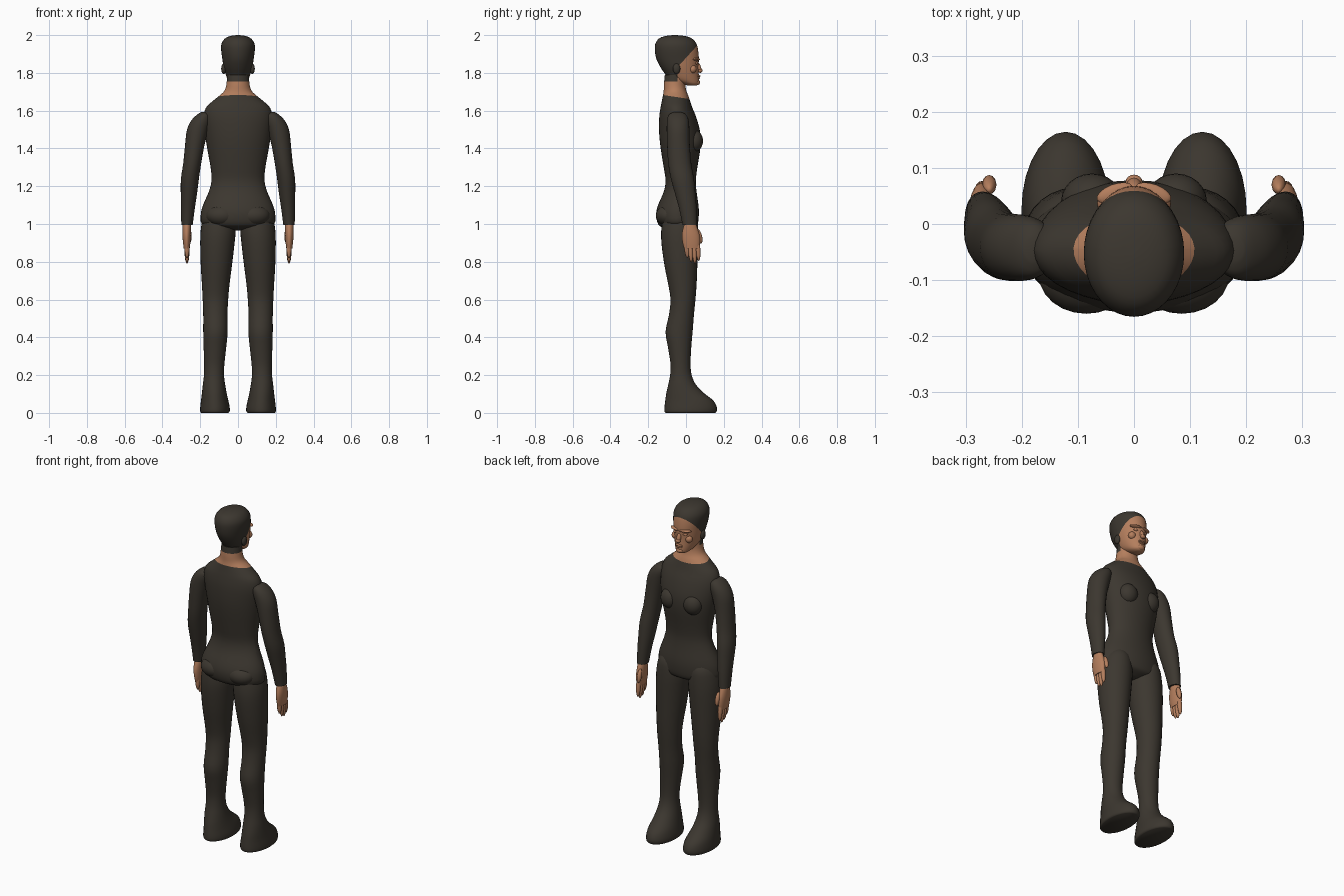
import bpy, bmesh, math
from mathutils import Vector, Matrix


def material(name, rgb):
    m = bpy.data.materials.new(name)
    m.diffuse_color = (*rgb, 1)
    return m


DARK = material("dark brown cloth and hair", (0.045, 0.038, 0.029))
SKIN = material("tan skin", (0.46, 0.21, 0.11))


def finish(bm, name, mats, rule=None, cuts=(), angle=50):
    # cut clean colour borders, colour the faces by rule, shade smooth
    for co, no in cuts:
        bmesh.ops.bisect_plane(bm, geom=bm.verts[:] + bm.edges[:] + bm.faces[:],
                               plane_co=co, plane_no=no, dist=1e-5)
    bmesh.ops.recalc_face_normals(bm, faces=bm.faces[:])
    if rule:
        for f in bm.faces:
            f.material_index = rule(f.calc_center_median())
    me = bpy.data.meshes.new(name)
    bm.to_mesh(me)
    bm.free()
    ob = bpy.data.objects.new(name, me)
    bpy.context.collection.objects.link(ob)
    for m in mats:
        me.materials.append(m)
    bpy.ops.object.select_all(action='DESELECT')
    ob.select_set(True)
    bpy.context.view_layer.objects.active = ob
    bpy.ops.object.shade_smooth_by_angle(angle=math.radians(angle))
    return ob


def smooth_rows(rows, steps):
    # Catmull-Rom interpolation between the cross-section stations
    out = []
    for i in range(len(rows) - 1):
        p0, p1, p2, p3 = (rows[max(i - 1, 0)], rows[i], rows[i + 1],
                          rows[min(i + 2, len(rows) - 1)])
        for k in range(steps):
            t = k / steps
            out.append([b + 0.5 * t * (c - a + t * (2*a - 5*b + 4*c - d + t * (3*(b - c) + d - a)))
                        for a, b, c, d in zip(p0, p1, p2, p3)])
    out.append(list(rows[-1]))
    return out


def loft(name, rows, mats, side=1, n=28, steps=3, rule=None, cuts=()):
    # each row: height, x range, y range of an elliptical section
    bm = bmesh.new()
    rings = []
    for z, x0, x1, y0, y1 in smooth_rows(rows, steps):
        rings.append([bm.verts.new((side * ((x0 + x1) / 2 + (x1 - x0) / 2 * math.cos(a)),
                                    (y0 + y1) / 2 + (y1 - y0) / 2 * math.sin(a), z))
                      for a in (2 * math.pi * j / n for j in range(n))])
    for r, s in zip(rings, rings[1:]):
        for j in range(n):
            k = (j + 1) % n
            bm.faces.new((r[j], r[k], s[k], s[j]))
    bm.faces.new(rings[0])
    bm.faces.new(rings[-1])
    return finish(bm, name, mats, rule, cuts)


def centred(rows):
    return [(z, -w, w, a, b) for z, w, a, b in rows]


def blob(name, loc, radii, mat, rot=(0, 0, 0), seg=16):
    bm = bmesh.new()
    bmesh.ops.create_uvsphere(bm, u_segments=seg, v_segments=seg // 2 + 2, radius=1)
    turn = Matrix.Rotation(rot[0], 4, 'X') @ Matrix.Rotation(rot[1], 4, 'Y') @ Matrix.Rotation(rot[2], 4, 'Z')
    bm.transform(Matrix.Translation(loc) @ turn @ Matrix.Diagonal((*radii, 1)))
    return finish(bm, name, [mat])


# torso and neck, skin above the sloping collar
COLLAR = (Vector((0, -0.05, 1.672)), Vector((0, 0.15, 1)).normalized())
loft("torso", centred([
    (0.965, 0.02, -0.06, 0.01), (0.98, 0.12, -0.12, 0.045), (1.0, 0.19, -0.148, 0.062),
    (1.05, 0.197, -0.158, 0.068), (1.1, 0.185, -0.148, 0.066), (1.17, 0.155, -0.118, 0.056),
    (1.23, 0.14, -0.108, 0.052), (1.3, 0.145, -0.118, 0.06), (1.4, 0.163, -0.134, 0.076),
    (1.48, 0.175, -0.142, 0.076), (1.56, 0.182, -0.142, 0.056), (1.615, 0.17, -0.135, 0.034),
    (1.65, 0.135, -0.128, 0.022), (1.68, 0.098, -0.122, 0.012), (1.705, 0.072, -0.118, 0.002),
    (1.74, 0.061, -0.117, -0.004), (1.79, 0.058, -0.112, 0.0)]),
    [DARK, SKIN], n=36,
    rule=lambda c: int((c - COLLAR[0]).dot(COLLAR[1]) > 0
                       and not (c.z > 1.755 and c.y < -0.045)),
    cuts=[COLLAR, ((0, 0, 1.755), (0, 0, 1)), ((0, -0.045, 0), (0, 1, 0))])

# head, hair behind and above the hairline
LINE = (Vector((0, -0.045, 1.83)), Vector((0, -1.1, 1)).normalized())
loft("head", centred([
    (1.732, 0.018, 0.015, 0.055), (1.742, 0.038, -0.02, 0.068), (1.765, 0.055, -0.085, 0.07),
    (1.8, 0.068, -0.115, 0.067), (1.835, 0.077, -0.138, 0.066), (1.875, 0.083, -0.157, 0.068),
    (1.92, 0.089, -0.165, 0.064), (1.955, 0.087, -0.162, 0.055), (1.983, 0.068, -0.142, 0.03),
    (1.996, 0.038, -0.105, -0.01), (2.0, 0.004, -0.065, -0.055)]),
    [DARK, SKIN], n=36,
    rule=lambda c: int((c - LINE[0]).dot(LINE[1]) < 0 and c.y > -0.045),
    cuts=[LINE, ((0, -0.045, 0), (0, 1, 0))])

# face
blob("nose", (0, 0.068, 1.828), (0.013, 0.012, 0.03), SKIN, (math.radians(18), 0, 0))
blob("nose_tip", (0, 0.075, 1.812), (0.015, 0.013, 0.011), SKIN)
blob("upper_lip", (0, 0.066, 1.783), (0.024, 0.01, 0.006), SKIN)
blob("lower_lip", (0, 0.065, 1.773), (0.02, 0.01, 0.006), SKIN)
blob("chin", (0, 0.058, 1.75), (0.024, 0.017, 0.015), SKIN)

for s, tag in ((1, "right"), (-1, "left")):
    blob(tag + "_brow", (s * 0.034, 0.055, 1.872), (0.034, 0.016, 0.008), SKIN, (0, 0, -s * 0.35))
    blob(tag + "_eye", (s * 0.03, 0.053, 1.852), (0.015, 0.01, 0.008), SKIN)
    blob(tag + "_cheek", (s * 0.044, 0.036, 1.82), (0.022, 0.02, 0.022), SKIN)
    blob(tag + "_ear", (s * 0.076, -0.05, 1.822), (0.013, 0.02, 0.028), DARK)
    blob(tag + "_breast", (s * 0.075, 0.04, 1.44), (0.055, 0.05, 0.06), DARK, seg=24)
    blob(tag + "_buttock", (s * 0.085, -0.09, 1.045), (0.085, 0.07, 0.058), DARK, seg=24)

    # sleeve
    loft(tag + "_arm", [
        (1.592, 0.165, 0.195, -0.065, -0.025), (1.58, 0.145, 0.215, -0.09, 0.0),
        (1.55, 0.14, 0.246, -0.1, 0.014), (1.5, 0.155, 0.27, -0.102, 0.018),
        (1.42, 0.177, 0.28, -0.1, 0.02), (1.32, 0.195, 0.29, -0.094, 0.028),
        (1.24, 0.207, 0.302, -0.08, 0.042), (1.16, 0.217, 0.303, -0.058, 0.05),
        (1.08, 0.229, 0.302, -0.036, 0.056), (0.995, 0.24, 0.3, -0.018, 0.058)],
        [DARK], s, n=24)

    # hand with fingers and thumb
    loft(tag + "_palm", [
        (1.01, 0.25, 0.292, -0.005, 0.048), (0.98, 0.249, 0.294, -0.015, 0.06),
        (0.94, 0.25, 0.294, -0.022, 0.072), (0.9, 0.252, 0.291, -0.018, 0.074),
        (0.87, 0.256, 0.287, -0.01, 0.07)], [SKIN], s, n=20)
    for i, tip in enumerate((0.82, 0.797, 0.79, 0.805)):
        y = 0.0 + i * 0.02
        blob(f"{tag}_finger_{i + 1}", (s * 0.27, y + 0.004, (0.92 + tip) / 2),
             (0.013, 0.0125, (0.92 - tip) / 2), SKIN, (0.06, 0, 0), 12)
    blob(tag + "_thumb", (s * 0.258, 0.07, 0.935), (0.013, 0.015, 0.04), SKIN, (0.25, 0, 0), 12)

    # leg with flat-soled foot
    loft(tag + "_leg", [
        (1.09, 0.06, 0.15, -0.07, 0.035), (1.05, 0.025, 0.18, -0.115, 0.058),
        (0.98, 0.012, 0.196, -0.13, 0.064), (0.9, 0.018, 0.2, -0.13, 0.064),
        (0.78, 0.032, 0.197, -0.114, 0.06), (0.68, 0.045, 0.191, -0.094, 0.056),
        (0.6, 0.052, 0.187, -0.082, 0.05), (0.52, 0.056, 0.184, -0.09, 0.042),
        (0.43, 0.055, 0.184, -0.108, 0.035), (0.35, 0.062, 0.182, -0.096, 0.028),
        (0.26, 0.072, 0.179, -0.082, 0.024), (0.2, 0.074, 0.18, -0.084, 0.03),
        (0.15, 0.068, 0.186, -0.094, 0.052), (0.105, 0.06, 0.191, -0.104, 0.095),
        (0.065, 0.051, 0.196, -0.11, 0.145), (0.03, 0.044, 0.2, -0.114, 0.163),
        (0.008, 0.044, 0.2, -0.114, 0.162), (0.0, 0.05, 0.194, -0.108, 0.155)],
        [DARK], s, n=28)
